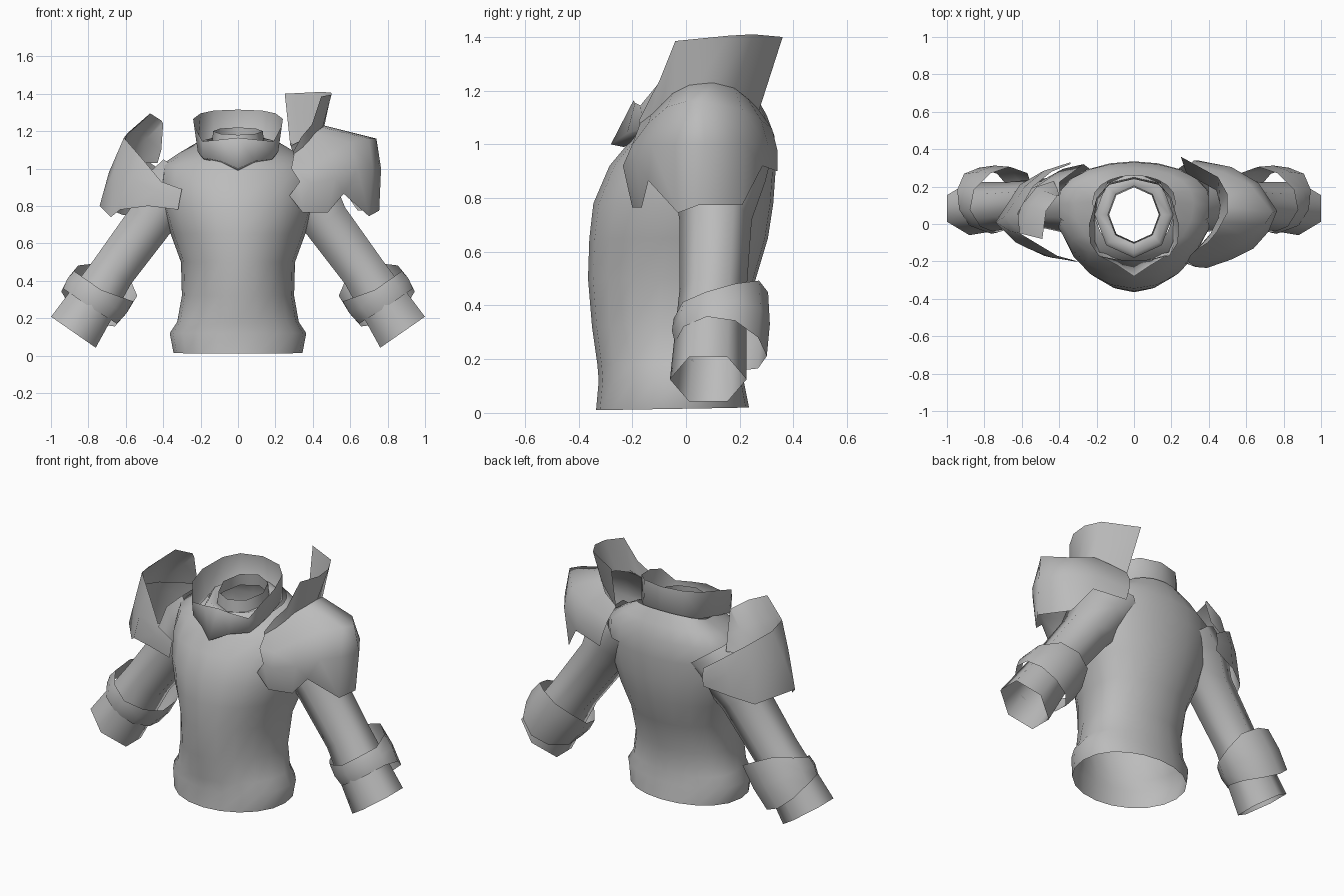
import bpy, bmesh, math
from mathutils import Vector

grey = bpy.data.materials.new("plain grey")
grey.diffuse_color = (0.5, 0.5, 0.5, 1)


def loft(name, rows, closed=False, outward_from=None, angle=100):
    """Skin a list of equally long point rows; faces point away from a given centre."""
    bm = bmesh.new()
    grid = [[bm.verts.new(p) for p in row] for row in rows]
    n = len(rows[0])
    for a, b in zip(grid, grid[1:]):
        for i in range(n if closed else n - 1):
            j = (i + 1) % n
            bm.faces.new((a[i], a[j], b[j], b[i]))
    bmesh.ops.recalc_face_normals(bm, faces=bm.faces)
    if outward_from:
        c = Vector(outward_from)
        if sum(f.normal.dot(f.calc_center_median() - c) * f.calc_area() for f in bm.faces) < 0:
            bmesh.ops.reverse_faces(bm, faces=bm.faces)
    me = bpy.data.meshes.new(name)
    bm.to_mesh(me)
    bm.free()
    me.materials.append(grey)
    ob = bpy.data.objects.new(name, me)
    bpy.context.collection.objects.link(ob)
    bpy.ops.object.select_all(action='DESELECT')
    ob.select_set(True)
    bpy.context.view_layer.objects.active = ob
    bpy.ops.object.shade_smooth_by_angle(angle=math.radians(angle))
    return ob


def flip(rows):
    return [[(-x, y, z) for x, y, z in row] for row in rows]


# torso: height, half width, front y, back y, rise towards the back
torso = [(.015, .345, -.335, .235, .005), (.12, .365, -.325, .215, 0), (.18, .325, -.33, .205, 0),
         (.32, .30, -.35, .20, 0), (.5, .305, -.365, .26, 0), (.65, .36, -.36, .305, 0),
         (.78, .40, -.345, .325, 0), (.92, .42, -.285, .335, 0), (1.02, .41, -.21, .33, .01),
         (1.08, .32, -.19, .30, .03), (1.13, .22, -.16, .26, .05)]
rows = []
for z, hx, yf, yb, rise in torso:
    yc = -.04 + .14 * z
    row = []
    for k in range(20):
        a = math.tau * k / 20
        s = math.sin(a)
        y = yc + (s ** .9 * (yb - yc) if s > 0 else -s * (yf - yc))
        row.append((hx * math.cos(a), y, z + rise * s))
    rows.append(row)
loft("torso", rows, True, (0, 0, .6))

# neck ring inside the collar
rows = [[(r * math.cos(math.tau * k / 8), .05 + 1.1 * r * math.sin(math.tau * k / 8),
          z + .02 * math.sin(math.tau * k / 8)) for k in range(8)]
        for z, r in ((1.12, .21), (1.15, .19), (1.13, .14), (1.20, .133))]
loft("neck_ring", rows, True, (0, .05, 1.0))

# collar: half outline from back to front, mirrored, with a ledge back into the chest
rim = [(0, .24, 1.315), (.13, .21, 1.31), (.20, .14, 1.295), (.24, .0, 1.265),
       (.235, -.10, 1.23), (.19, -.17, 1.145), (.09, -.19, 1.155), (0, -.195, 1.165)]
base = [(0, .25, 1.16), (.13, .22, 1.15), (.20, .14, 1.14), (.215, .0, 1.11),
        (.215, -.10, 1.09), (.19, -.16, 1.06), (.09, -.22, 1.04), (0, -.28, 1.0)]
ledge = [(x * .97, y * .95 if k < 6 else y + .05, z - .01) for k, (x, y, z) in enumerate(base)]
rows = [half + [(-x, y, z) for x, y, z in half[-2:0:-1]] for half in (ledge, base, rim)]
loft("collar", rows, True, (0, .03, 1.15))

# arms and elbow bands, mirrored
axis, side = Vector((.57, 0, -.82)), Vector((.82, 0, .57))
stations = [((.27, .13, .96), .18, .19), ((.38, .125, .86), .18, .17), ((.47, .11, .72), .145, .135),
            ((.67, .10, .45), .137, .125), ((.88, .083, .125), .168, .143)]
arm = []
for c, rs, rv in stations:
    arm.append([tuple(Vector(c) + side * rs * math.sin(math.tau * k / 6)
                      + Vector((0, rv * math.cos(math.tau * k / 6), 0))) for k in range(6)])
band = [[], [], []]
for k in range(10):
    a = math.tau * k / 10
    back = max(0, math.cos(a))
    inner = max(0, -math.sin(a))
    top = -.05 - .12 * back - .05 * inner
    low = .06 + .06 * back - .01 * inner
    for row, t, r in zip(band, (top, (top + low) / 2, low), (.185, .192, .18)):
        row.append(tuple(Vector((.76, .13, .31)) + axis * t + side * r * math.sin(a)
                         + Vector((0, .95 * r * math.cos(a), 0))))
for label, f in (("left", lambda r: r), ("right", flip)):
    sx = 1 if label == "left" else -1
    loft(label + "_arm", f(arm), True, (.6 * sx, .1, .55))
    loft(label + "_elbow_band", f(band), True, (.76 * sx, .13, .31))

# large shoulder guard: columns from front to back, each from top edge to lower rim
guard = [[(.30, -.17, 1.08), (.285, -.20, 1.0), (.33, -.23, .93), (.275, -.21, .855)],
         [(.34, -.13, 1.11), (.38, -.20, 1.0), (.39, -.235, .92), (.345, -.20, .765)],
         [(.41, -.05, 1.19), (.50, -.14, 1.08), (.52, -.19, .95), (.48, -.165, .765)],
         [(.45, .01, 1.22), (.60, -.07, 1.14), (.64, -.13, 1.0), (.565, -.14, .865)],
         [(.455, .05, 1.225), (.70, .0, 1.16), (.72, -.04, 1.0), (.70, -.03, .745)],
         [(.46, .10, 1.23), (.74, .06, 1.16), (.765, .07, 1.0), (.755, .05, .775)],
         [(.44, .18, 1.21), (.62, .21, 1.13), (.665, .22, 1.0), (.64, .21, .775)],
         [(.38, .23, 1.17), (.47, .28, 1.09), (.52, .305, 1.0), (.54, .285, .92)],
         [(.28, .27, 1.13), (.30, .32, 1.06), (.32, .34, .98), (.34, .34, .90)]]
loft("left_shoulder_guard", guard, False, (.45, .08, .9))

# upright fin on the inner edge of the large guard
fin_top = [(.295, -.175, 1.09), (.34, -.135, 1.17), (.395, -.10, 1.235), (.445, -.04, 1.385),
           (.50, .06, 1.395), (.50, .16, 1.405), (.45, .25, 1.41), (.25, .36, 1.40)]
fin_base = [(.30, -.17, 1.06), (.34, -.13, 1.10), (.38, -.09, 1.15), (.41, -.05, 1.18),
            (.45, .03, 1.21), (.46, .10, 1.22), (.44, .18, 1.20), (.28, .27, 1.12)]
loft("left_shoulder_fin", [fin_base, fin_top], False, (.25, .08, 1.25))

# smaller shoulder guard on the other side
small = [[(.30, -.20, .89), (.31, -.20, .84), (.32, -.20, .78)],
         [(.41, -.17, .93), (.44, -.18, .88), (.48, -.17, .80)],
         [(.51, -.11, 1.05), (.57, -.13, .95), (.63, -.10, .78)],
         [(.61, -.05, 1.165), (.66, -.04, 1.0), (.68, -.05, .74)],
         [(.62, .06, 1.14), (.69, .04, .98), (.74, .01, .80)],
         [(.54, .20, 1.08), (.585, .20, .96), (.61, .21, .75)],
         [(.44, .28, 1.01), (.48, .285, .93), (.50, .275, .79)],
         [(.34, .32, .94), (.34, .33, .89), (.34, .32, .83)]]
loft("right_shoulder_guard", flip(small), False, (-.4, .08, .9))

# upright lobe rising over the smaller guard, columns from front to back
lobe = [[(.62, -.03, 1.08), (.615, -.04, 1.13), (.61, -.05, 1.165)],
        [(.63, .02, 1.06), (.59, -.02, 1.19), (.49, -.08, 1.27)],
        [(.60, .10, 1.05), (.56, .09, 1.19), (.47, .07, 1.295)],
        [(.52, .20, 1.03), (.49, .18, 1.16), (.41, .15, 1.257)],
        [(.43, .23, 1.03), (.41, .19, 1.10), (.40, .15, 1.24)]]
loft("right_shoulder_lobe", flip(lobe), False, (-.4, .05, 1.0))
